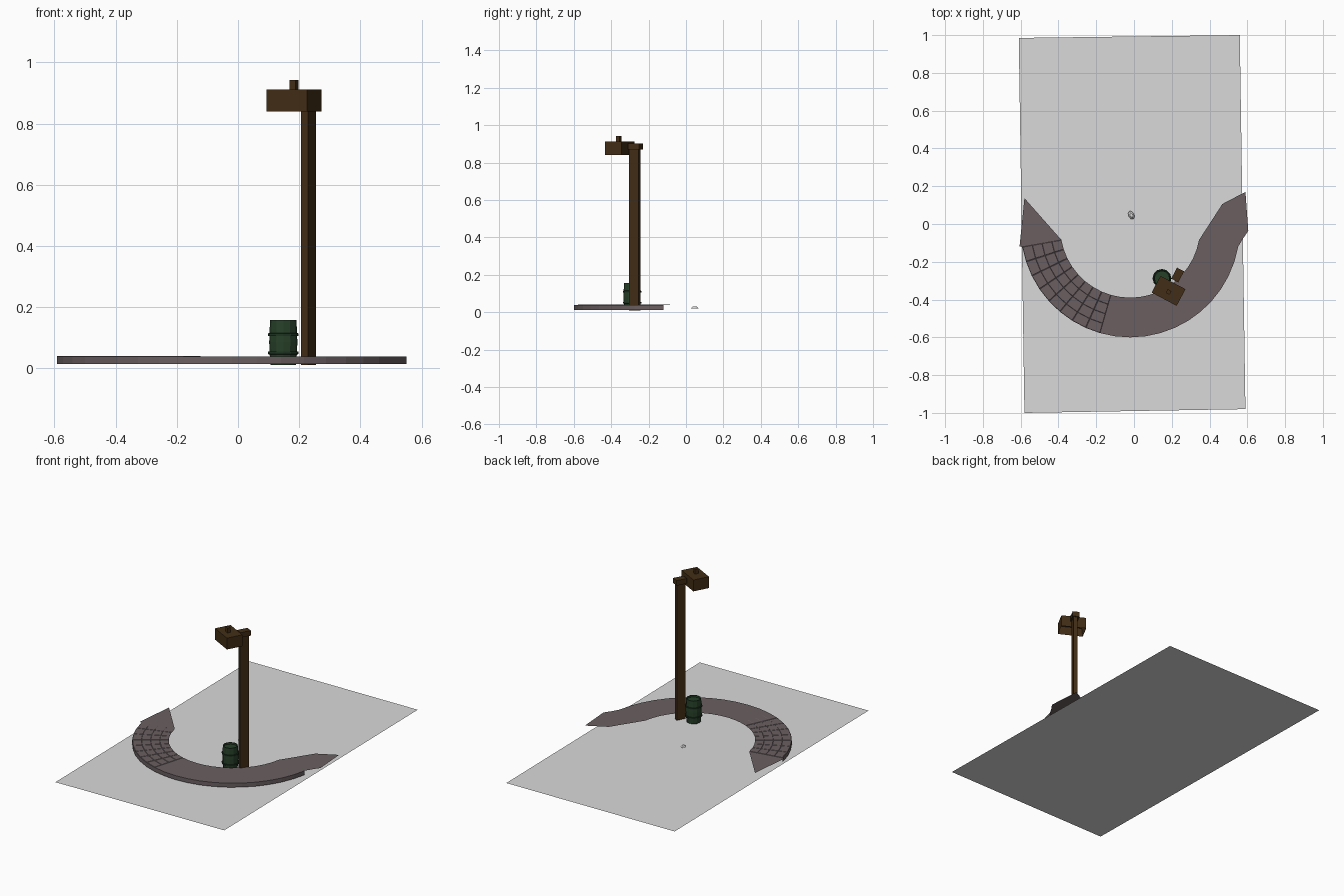
import bpy, bmesh, math
from mathutils import Matrix, Vector

if "Cube" in bpy.data.objects:
    bpy.data.objects.remove(bpy.data.objects["Cube"], do_unlink=True)


def material(name, rgb):
    m = bpy.data.materials.new(name)
    m.use_nodes = True
    m.diffuse_color = (*rgb, 1)
    m.node_tree.nodes["Principled BSDF"].inputs["Base Color"].default_value = (*rgb, 1)
    return m


GREY = material("light grey", (0.7, 0.7, 0.7))
STONE = material("mauve stone", (0.145, 0.114, 0.12))
WOOD = material("dark wood", (0.055, 0.027, 0.008))
GREEN = material("barrel green", (0.02, 0.052, 0.022))
BAND = material("dark green band", (0.013, 0.034, 0.015))


def finish(name, bm, *mats, recalc=True):
    if recalc:
        bmesh.ops.recalc_face_normals(bm, faces=bm.faces)
    mesh = bpy.data.meshes.new(name)
    bm.to_mesh(mesh)
    bm.free()
    for m in mats:
        mesh.materials.append(m)
    ob = bpy.data.objects.new(name, mesh)
    bpy.context.collection.objects.link(ob)
    return ob


# Ground sheet
bm = bmesh.new()
bm.faces.new([bm.verts.new((x, y, 0)) for x, y in
              ((-0.58, -1), (0.59, -0.98), (0.56, 1), (-0.61, 0.985))])
finish("ground_sheet", bm, GREY, recalc=False)

# Curved path: pairs of inner and outer edge points, with flared ends
CX, CY, TOP, LANES = -0.02, -0.02, 0.039, 4
stations = [((-0.58, 0.137), (-0.606, -0.12))]
for i in range(21):
    a = math.radians(190 + 8 * i)
    stations.append(tuple((CX + r * math.cos(a), CY + r * math.sin(a)) for r in (0.37, 0.58)))
stations += [((0.468, 0.106), (0.575, -0.08)), ((0.59, 0.17), (0.605, -0.037))]

bm = bmesh.new()
rows = []
for inner, outer in stations:
    p, q = Vector((*inner, TOP)), Vector((*outer, TOP))
    rows.append([bm.verts.new(p.lerp(q, k / LANES)) for k in range(LANES + 1)])
bricks = []
for i, (r, s) in enumerate(zip(rows, rows[1:])):
    for k in range(LANES):
        f = bm.faces.new((r[k], r[k + 1], s[k + 1], s[k]))
        if 1 <= i <= 8:
            bricks.append(f)
# Outer kerb drop along the arc
low = [bm.verts.new((r[-1].co.x, r[-1].co.y, 0.013)) for r in rows[1:-2]]
for i in range(len(low) - 1):
    bm.faces.new((rows[i + 1][-1], low[i], low[i + 1], rows[i + 2][-1]))
bm.normal_update()
bmesh.ops.inset_individual(bm, faces=bricks, thickness=0.003, depth=0.0015)
finish("curved_path", bm, STONE, recalc=False)

# Lamp post, all turned by the same angle
TURN = Matrix.Rotation(math.radians(-28), 4, 'Z')


def wood_box(name, centre, size, hollow=False):
    bm = bmesh.new()
    bmesh.ops.create_cube(bm, size=1, matrix=Matrix.Translation(centre) @ TURN
                          @ Matrix.Diagonal((*size, 1)))
    if hollow:
        bm.normal_update()
        base = [f for f in bm.faces if f.normal.z < -0.9]
        bmesh.ops.inset_region(bm, faces=base, thickness=0.012)
        bmesh.ops.translate(bm, verts=base[0].verts, vec=(0, 0, 0.05))
    return finish(name, bm, WOOD)


wood_box("post", (0.231, -0.273, 0.453), (0.025, 0.057, 0.886))
wood_box("post_arm", (0.231, -0.27, 0.885), (0.042, 0.066, 0.032))
wood_box("lamp_hood", (0.183, -0.354, 0.876), (0.15, 0.10, 0.072), hollow=True)
wood_box("hood_knob", (0.183, -0.36, 0.927), (0.022, 0.022, 0.032))

# Barrel turned from a profile of radius and height
SIDES = 12


def lathe(name, profile, mat):
    bm = bmesh.new()
    rings = []
    for r, z in profile:
        rings.append([bm.verts.new((0.148 + r * math.cos(math.tau * i / SIDES),
                                    -0.288 + r * math.sin(math.tau * i / SIDES), z))
                      for i in range(SIDES)])
    for a, b in zip(rings, rings[1:]):
        for i in range(SIDES):
            j = (i + 1) % SIDES
            bm.faces.new((a[i], a[j], b[j], b[i]))
    bm.faces.new(rings[0][::-1])
    bm.faces.new(rings[-1])
    return finish(name, bm, mat)


lathe("barrel_body", [(0.041, 0.011), (0.045, 0.05), (0.046, 0.085), (0.045, 0.12),
                      (0.043, 0.157), (0.038, 0.157), (0.038, 0.146)], GREEN)
for n, z in (("lower", 0.05), ("upper", 0.11)):
    lathe(n + "_barrel_band", [(0.044, z - 0.005), (0.05, z - 0.004),
                               (0.05, z + 0.004), (0.044, z + 0.005)], BAND)

# Small pebble cap lying on the ground
bm = bmesh.new()
bmesh.ops.create_cone(bm, segments=8, radius1=0.024, radius2=0.012, depth=0.009,
                      cap_ends=True, matrix=Matrix.Translation((-0.014, 0.047, 0.025))
                      @ Matrix.Rotation(math.radians(25), 4, 'Z') @ Matrix.Diagonal((0.65, 1, 1, 1)))
bmesh.ops.delete(bm, geom=[f for f in bm.faces if f.normal.z < -0.9], context='FACES_ONLY')
finish("pebble_cap", bm, GREY, recalc=False)
